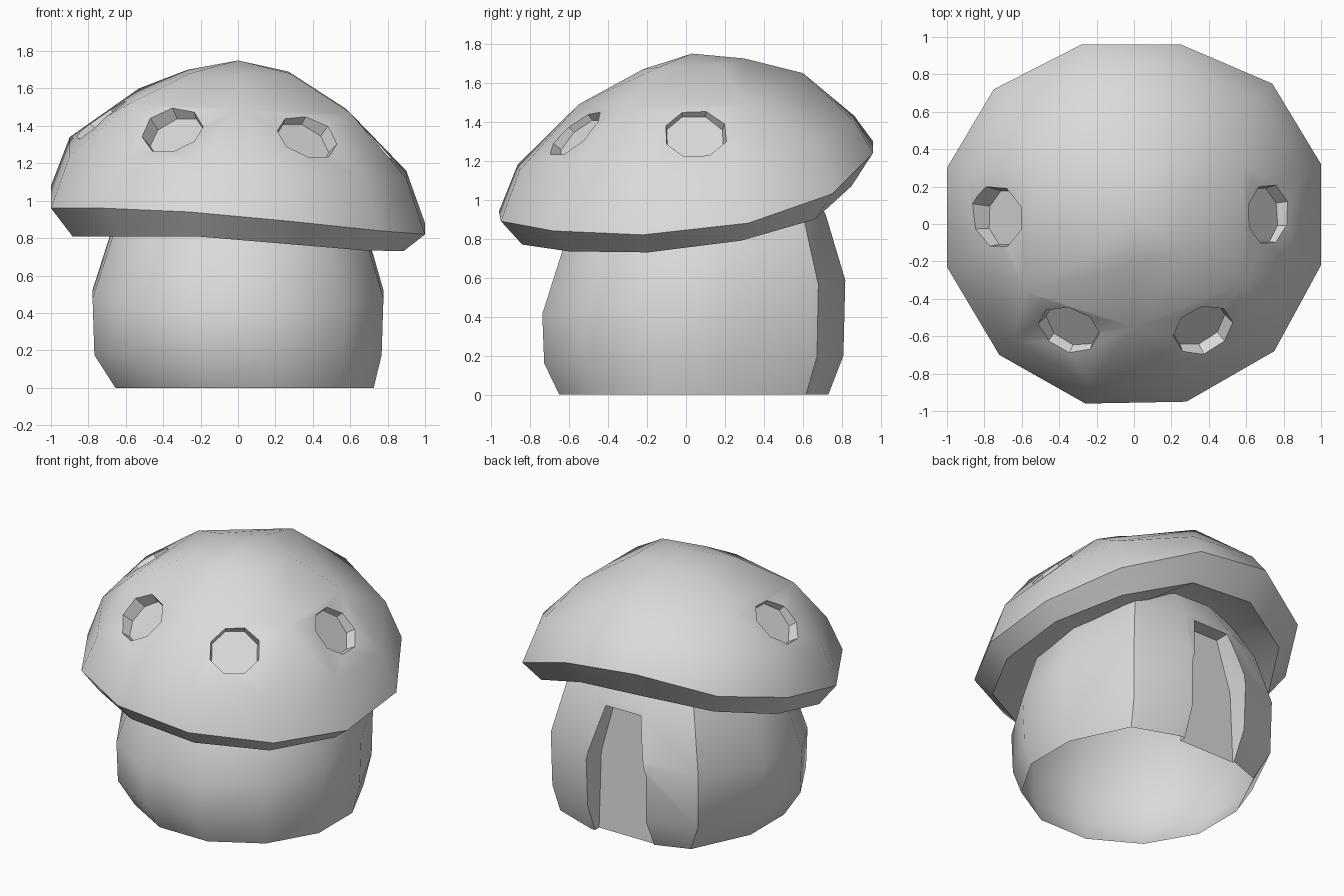
import bpy, bmesh, math
from mathutils import Vector, Matrix

cube = bpy.data.objects.get("Cube")
if cube:
    bpy.data.objects.remove(cube)

SIDES = 12
grey = bpy.data.materials.new("plain_grey")
grey.use_nodes = True
colour = (0.7, 0.7, 0.7, 1)
grey.diffuse_color = colour
grey.node_tree.nodes["Principled BSDF"].inputs["Base Color"].default_value = colour


def add_object(name, bm):
    bmesh.ops.recalc_face_normals(bm, faces=bm.faces)
    mesh = bpy.data.meshes.new(name)
    bm.to_mesh(mesh)
    bm.free()
    obj = bpy.data.objects.new(name, mesh)
    bpy.context.collection.objects.link(obj)
    mesh.materials.append(grey)
    return obj


def add_rings(bm, rings):
    """Skin a stack of equal rings, close the lowest one, return the vertex loops."""
    loops = [[bm.verts.new(p) for p in ring] for ring in rings]
    for low, high in zip(loops, loops[1:]):
        for i in range(len(low)):
            j = (i + 1) % len(low)
            bm.faces.new((low[i], low[j], high[j], high[i]))
    bm.faces.new(loops[0][::-1])
    return loops


def loft(name, rings):
    bm = bmesh.new()
    bm.faces.new(add_rings(bm, rings)[-1])
    return add_object(name, bm)


def carve(obj, cutters):
    bpy.context.view_layer.objects.active = obj
    for cutter in cutters:
        mod = obj.modifiers.new("recess", "BOOLEAN")
        mod.operation = "DIFFERENCE"
        mod.solver = "EXACT"
        mod.object = cutter
        bpy.ops.object.modifier_apply(modifier=mod.name)
        bpy.data.objects.remove(cutter)


def smooth(obj, degrees):
    bpy.ops.object.select_all(action="DESELECT")
    obj.select_set(True)
    bpy.context.view_layer.objects.active = obj
    bpy.ops.object.shade_smooth_by_angle(angle=math.radians(degrees))


# Cap: hand-shaped rim corners (x, y, lip height, rim height, brow height)
rim = [(1, 0.32, 0.79, 0.88, 1.16), (0.74, 0.75, 0.9, 1.03, 1.29),
       (0.25, 0.96, 1.07, 1.24, 1.4), (-0.28, 0.96, 1.1, 1.3, 1.43),
       (-0.75, 0.72, 1.02, 1.18, 1.38), (-1, 0.3, 0.92, 1.08, 1.34),
       (-1, -0.23, 0.81, 0.96, 1.24), (-0.72, -0.7, 0.81, 0.96, 1.19),
       (-0.26, -0.96, 0.81, 0.94, 1.18), (0.28, -0.95, 0.77, 0.89, 1.15),
       (0.75, -0.68, 0.735, 0.84, 1.13), (1, -0.22, 0.73, 0.82, 1.12)]
# Six crown corners, one for every second side of the rim
crown = [(0.58, 0.32, 1.49), (0, 0.6, 1.65), (-0.53, 0.32, 1.6),
         (-0.58, -0.36, 1.52), (0, -0.55, 1.49), (0.6, -0.31, 1.47)]
peak = [(0.27, 0.18, 1.69), (0.02, 0.3, 1.725), (-0.27, 0.19, 1.7),
        (-0.26, -0.18, 1.68), (0, -0.22, 1.67), (0.28, -0.14, 1.68)]

bm = bmesh.new()
brow = add_rings(bm, [
    [(x * 0.62, y * 0.62, lip + 0.07) for x, y, lip, edge, top in rim],
    [(x * 0.885, y * 0.885, lip) for x, y, lip, edge, top in rim],
    [(x, y, edge) for x, y, lip, edge, top in rim],
    [(x * 0.9, y * 0.9, top) for x, y, lip, edge, top in rim],
])[-1]
inner, upper = [[bm.verts.new(p) for p in ring] for ring in (crown, peak)]
tip = bm.verts.new((0, 0.03, 1.75))
for j in range(6):
    k = (j + 1) % 6
    a, b, c = brow[2 * j], brow[2 * j + 1], brow[2 * k]
    for face in ((a, b, inner[j]), (b, c, inner[k]), (b, inner[k], inner[j]),
                 (inner[j], inner[k], upper[k], upper[j]), (upper[j], upper[k], tip)):
        bm.faces.new(face)
cap = add_object("cap", bm)

# Round windows: tapered octagonal recesses
windows = [((0.73, 0.05, 1.35), 4, 37), ((0.37, -0.57, 1.345), -57, 42),
           ((-0.35, -0.57, 1.38), -121, 44), ((-0.725, 0.035, 1.435), 178, 42)]
cutters = []
for centre, turn, rise in windows:
    a, e = math.radians(turn), math.radians(rise)
    out = Vector((math.cos(a) * math.cos(e), math.sin(a) * math.cos(e), math.sin(e)))
    bm = bmesh.new()
    bmesh.ops.create_cone(bm, cap_ends=True, segments=8, radius1=0.155, radius2=0.205,
                          depth=0.25, matrix=Matrix.Rotation(math.pi / 8, 4, "Z"))
    frame = out.to_track_quat("Z", "Y").to_matrix().to_4x4()
    bm.transform(Matrix.Translation(Vector(centre) + out * 0.06) @ frame)
    cutters.append(add_object("window_cutter", bm))
carve(cap, cutters)
smooth(cap, 38)


# Stem: a bulging trunk with square shoulders at the back, climbing backwards
def stem_ring(radius, shift, height, climb):
    ring = []
    for i in range(SIDES):
        a = math.radians(15 + 30 * i)
        shoulder = 0.07 if i in (1, 4) else 0
        ring.append((radius * math.cos(a) + shift, radius * math.sin(a) + 0.04 + shoulder,
                     height + climb * math.sin(a)))
    return ring


stem = loft("stem", [
    stem_ring(0.715, 0.035, 0, 0),
    stem_ring(0.795, 0, 0.18, 0.02),
    stem_ring(0.805, 0, 0.5, 0.09),
    stem_ring(0.7, 0.005, 0.83, 0.1),
    stem_ring(0.55, 0, 1.06, 0.1),
])

# Doorway: tapered recess with a leaning back wall, open at the bottom
outline = [(-0.24, -0.1), (0.19, -0.1), (0.2, 0.52), (0.11, 0.89), (-0.16, 0.89), (-0.25, 0.52)]
door = loft("door_cutter", [[(x, 0.685 - 0.07 * z, z) for x, z in outline],
                            [(x, 1.2, z) for x, z in outline]])
carve(stem, [door])

# The trunk is a hollow shell with no floor
bm = bmesh.new()
bm.from_mesh(stem.data)
floor = [f for f in bm.faces if f.calc_center_median().z < 0.001]
bmesh.ops.delete(bm, geom=floor, context="FACES")
bm.to_mesh(stem.data)
bm.free()
smooth(stem, 38)
